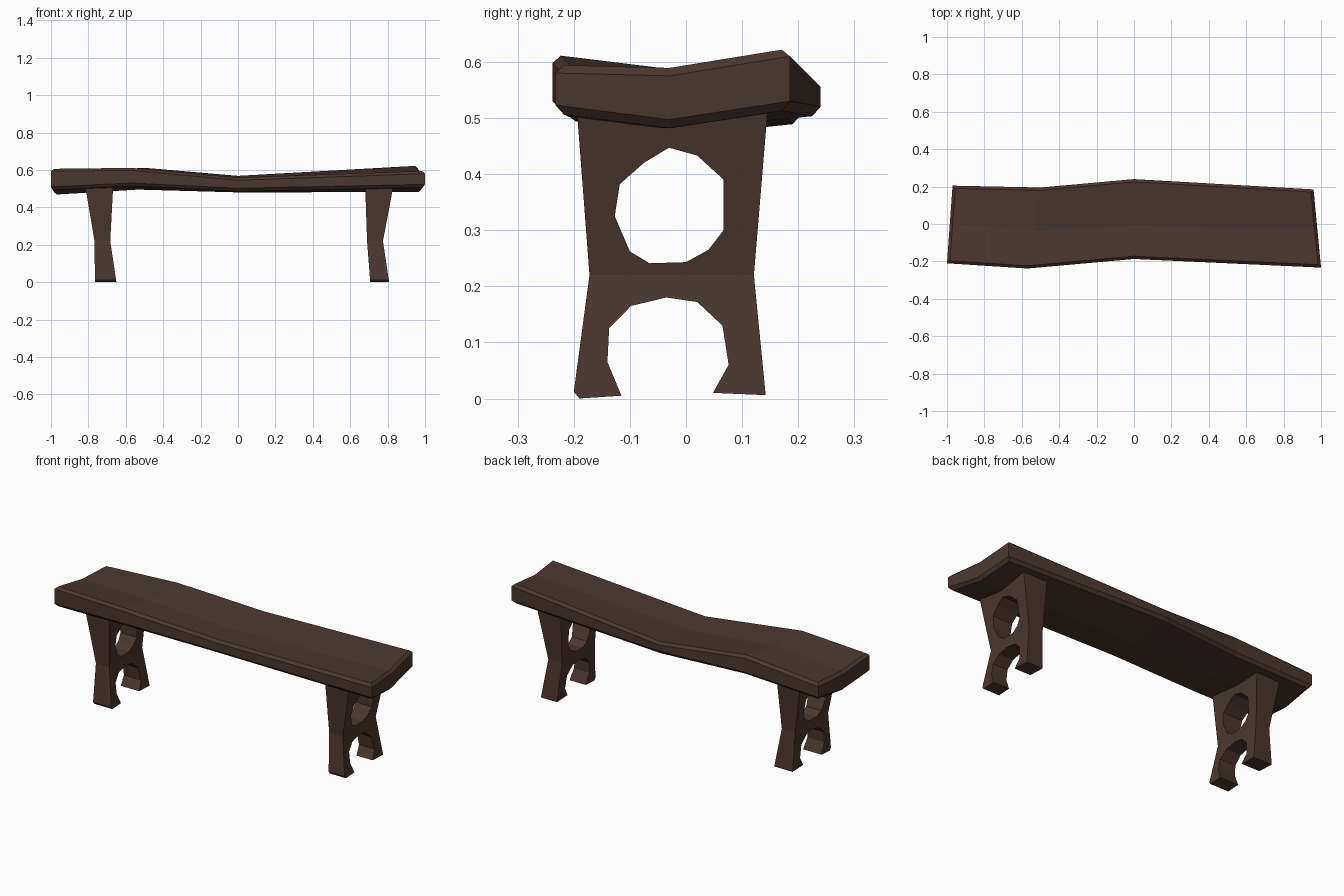
import bpy, bmesh
from mathutils import Vector
from mathutils.geometry import tessellate_polygon

if "Cube" in bpy.data.objects:
    bpy.data.objects.remove(bpy.data.objects["Cube"])

wood = bpy.data.materials.new("dark brown wood")
wood.diffuse_color = (0.068, 0.038, 0.029, 1)
wood.use_nodes = True
wood.node_tree.nodes["Principled BSDF"].inputs["Base Color"].default_value = wood.diffuse_color


def finish(name, bm):
    bmesh.ops.recalc_face_normals(bm, faces=bm.faces)
    mesh = bpy.data.meshes.new(name)
    bm.to_mesh(mesh)
    bm.free()
    mesh.materials.append(wood)
    obj = bpy.data.objects.new(name, mesh)
    bpy.context.collection.objects.link(obj)


# Seat: four stations along x, each with front, middle, back as (x, y, top z, bottom z)
stations = [
    [(-1.0, -0.21, 0.608, 0.495), (-0.985, 0.0, 0.578, 0.468), (-0.97, 0.205, 0.58, 0.49)],
    [(-0.57, -0.238, 0.613, 0.515), (-0.535, -0.035, 0.588, 0.495), (-0.5, 0.195, 0.613, 0.505)],
    [(0.0, -0.187, 0.56, 0.487), (0.0, -0.01, 0.548, 0.48), (0.0, 0.24, 0.57, 0.505)],
    [(1.0, -0.233, 0.595, 0.508), (0.98, -0.03, 0.59, 0.482), (0.96, 0.185, 0.625, 0.515)],
]
bm = bmesh.new()
top = [[bm.verts.new((x, y, t)) for x, y, t, b in s] for s in stations]
low = [[bm.verts.new((x, y, b)) for x, y, t, b in s] for s in stations]
for i in range(3):
    for j in range(2):
        for g in (top, low):
            bm.faces.new((g[i][j], g[i + 1][j], g[i + 1][j + 1], g[i][j + 1]))
rim = [(i, 0) for i in range(4)] + [(3, 1)] + [(i, 2) for i in (3, 2, 1, 0)] + [(0, 1)]
rim_edges = []
for (a, b), (c, d) in zip(rim, rim[1:] + rim[:1]):
    bm.faces.new((top[a][b], top[c][d], low[c][d], low[a][b]))
    rim_edges += [bm.edges.get((g[a][b], g[c][d])) for g in (top, low)]
bmesh.ops.recalc_face_normals(bm, faces=bm.faces)
bmesh.ops.bevel(bm, geom=rim_edges, offset=0.015, segments=1, affect='EDGES')
finish("seat", bm)

# Leg panel outline and round opening in (y, z)
outline = [(-0.195, 0.52), (-0.172, 0.22), (-0.2, 0.012), (-0.19, 0.0), (-0.115, 0.005),
           (-0.14, 0.065), (-0.137, 0.125), (-0.098, 0.165), (-0.035, 0.18), (0.02, 0.172),
           (0.065, 0.13), (0.076, 0.06), (0.048, 0.01), (0.142, 0.006), (0.121, 0.22),
           (0.146, 0.52)]
opening = [(-0.03, 0.447), (0.02, 0.433), (0.067, 0.39), (0.067, 0.3), (0.04, 0.265),
           (0.0, 0.243), (-0.065, 0.241), (-0.1, 0.262), (-0.127, 0.325), (-0.118, 0.382),
           (-0.075, 0.42)]


def x_at(profile, z):
    # profile gives x at the foot, the waist and the top
    foot, waist, head = profile
    if z < 0.22:
        return foot + (waist - foot) * z / 0.22
    return waist + (head - waist) * (z - 0.22) / 0.3


def leg(name, inner, outer):
    bm = bmesh.new()
    pts = outline + opening
    sides = [[bm.verts.new((x_at(p, z), y, z)) for y, z in pts] for p in (inner, outer)]
    loops = [[Vector((y, z, 0)) for y, z in loop] for loop in (outline, opening)]
    for tri in tessellate_polygon(loops):
        for s in sides:
            bm.faces.new([s[k] for k in tri])
    n = len(outline)
    for start, count in ((0, n), (n, len(opening))):
        for k in range(count):
            a, b = start + k, start + (k + 1) % count
            bm.faces.new((sides[0][a], sides[0][b], sides[1][b], sides[1][a]))
    finish(name, bm)


leg("right_leg", (0.707, 0.69, 0.68), (0.808, 0.775, 0.832))
leg("left_leg", (-0.65, -0.683, -0.667), (-0.765, -0.767, -0.818))
